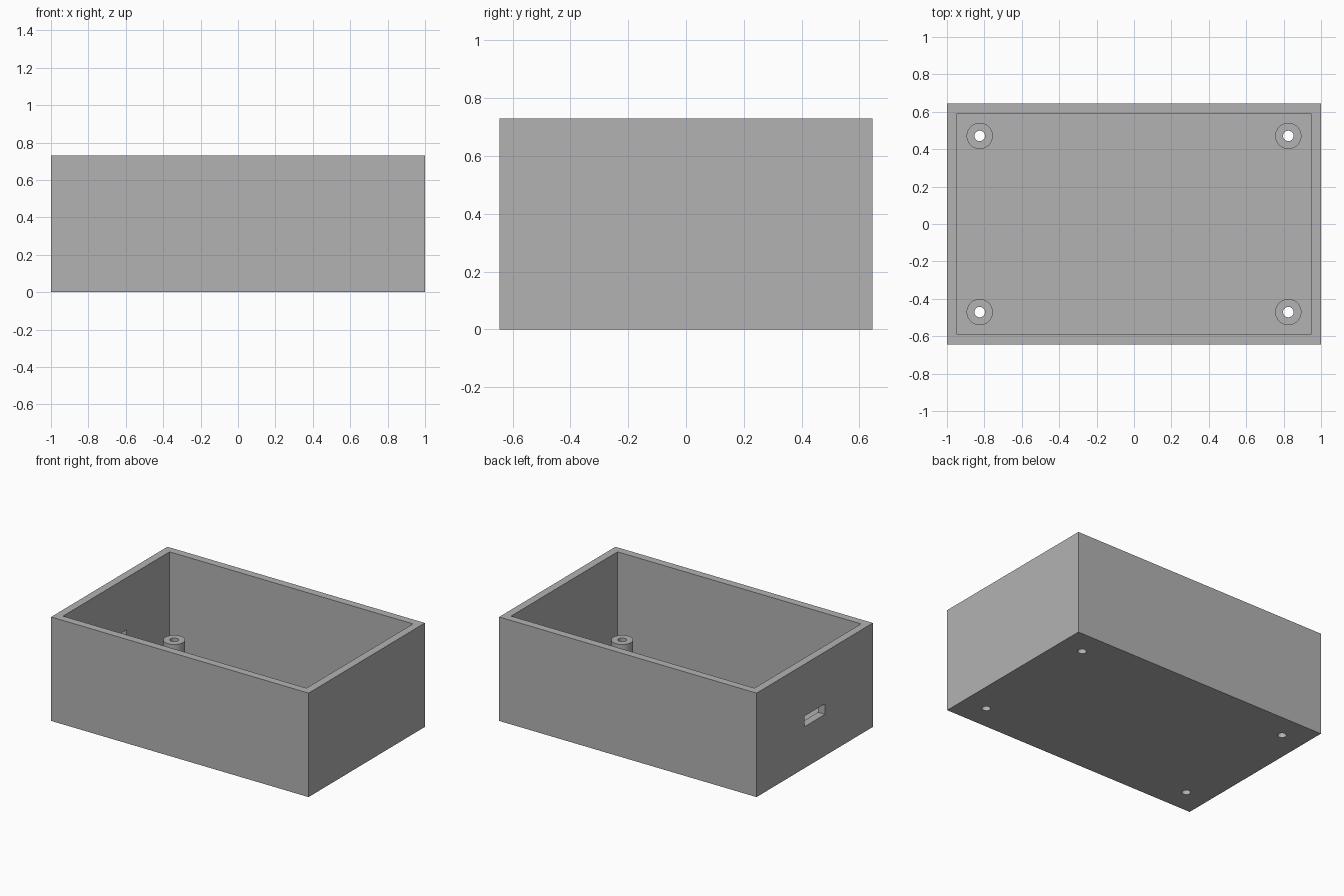
import bpy
from itertools import product

default = bpy.data.objects.get("Cube")
if default:
    bpy.data.objects.remove(default, do_unlink=True)

# Main dimensions
WIDTH, DEPTH, HEIGHT = 2.0, 1.29, 0.73
WALL = 0.0545
POST_X, POST_Y, POST_TOP = 0.825, 0.471, 0.19
POST_RADIUS, HOLE_RADIUS = 0.07, 0.028

grey = bpy.data.materials.new("light_grey")
grey.use_nodes = True
colour = (0.45, 0.45, 0.45, 1)
grey.diffuse_color = colour
grey.node_tree.nodes["Principled BSDF"].inputs["Base Color"].default_value = colour


def box(name, low, high):
    """Axis-aligned box between two corners."""
    centre = [(a + b) / 2 for a, b in zip(low, high)]
    bpy.ops.mesh.primitive_cube_add(size=1, location=centre)
    obj = bpy.context.object
    obj.name = name
    obj.scale = [b - a for a, b in zip(low, high)]
    bpy.ops.object.transform_apply(location=True, rotation=True, scale=True)
    obj.data.materials.append(grey)
    return obj


def cylinder(name, x, y, radius, low, high):
    """Upright cylinder between two heights."""
    bpy.ops.mesh.primitive_cylinder_add(
        vertices=48, radius=radius, depth=high - low, location=(x, y, (low + high) / 2))
    obj = bpy.context.object
    obj.name = name
    obj.data.materials.append(grey)
    return obj


def combine(target, tool, operation):
    """Apply a boolean with the tool, then discard the tool."""
    mod = target.modifiers.new(operation.title(), "BOOLEAN")
    mod.operation, mod.solver, mod.object = operation, "EXACT", tool
    bpy.context.view_layer.objects.active = target
    bpy.ops.object.modifier_apply(modifier=mod.name)
    bpy.data.objects.remove(tool, do_unlink=True)


# Open-topped enclosure
hx, hy = WIDTH / 2, DEPTH / 2
case = box("enclosure", (-hx, -hy, 0), (hx, hy, HEIGHT))
cavity = box("cavity_cutter", (WALL - hx, WALL - hy, WALL),
             (hx - WALL, hy - WALL, HEIGHT + 0.2))
combine(case, cavity, "DIFFERENCE")

# Cable slot through the side wall
slot = box("slot_cutter", (-hx - 0.1, -0.114, 0.291), (-hx + WALL + 0.1, 0.111, 0.365))
combine(case, slot, "DIFFERENCE")

# Corner mounting posts with screw holes through the floor
corners = [(sx * POST_X, sy * POST_Y) for sx, sy in product((-1, 1), repeat=2)]
for x, y in corners:
    combine(case, cylinder("mounting_post", x, y, POST_RADIUS, WALL / 2, POST_TOP), "UNION")
for x, y in corners:
    combine(case, cylinder("screw_hole_cutter", x, y, HOLE_RADIUS, -0.1, POST_TOP + 0.1), "DIFFERENCE")

# Smooth round walls, crisp edges
bpy.ops.object.select_all(action="DESELECT")
case.select_set(True)
bpy.context.view_layer.objects.active = case
bpy.ops.object.shade_smooth_by_angle()
